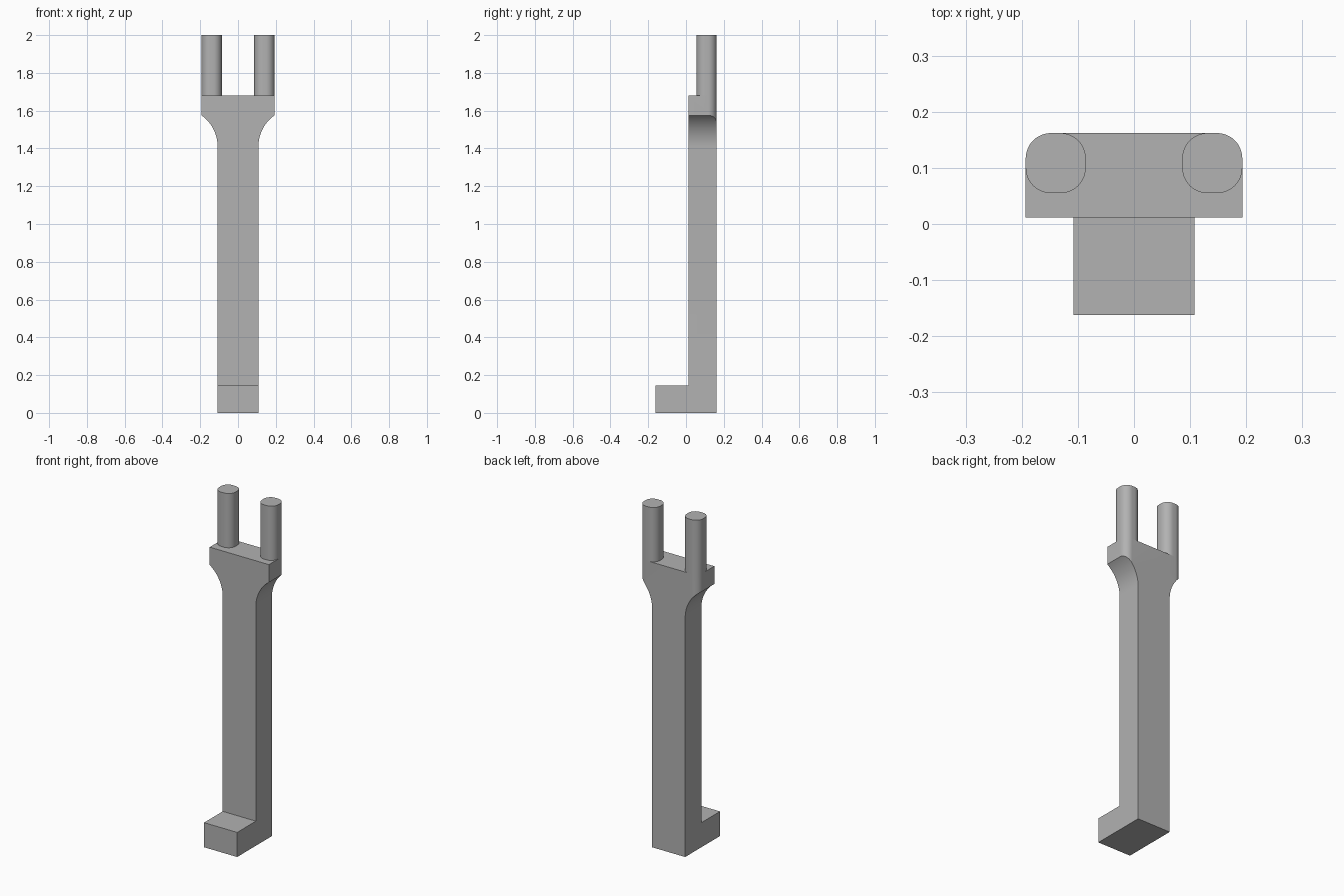
import bpy
import bmesh
from math import sin, cos, radians
from mathutils import Vector

cube = bpy.data.objects.get("Cube")
if cube:
    bpy.data.objects.remove(cube, do_unlink=True)

# Main dimensions
STEM, HEAD = 0.108, 0.193          # half widths
FRONT, BACK, TOE = 0.012, 0.162, -0.162
FOOT_TOP, FLARE, SHOULDER, DECK, TOP = 0.145, 1.41, 1.575, 1.68, 2.0
CORNER = 0.045                     # rounding of pins and rear head corners
PIN = 0.107                        # pin width

grey = bpy.data.materials.new("plain_grey")
grey.use_nodes = True
colour = (0.445, 0.445, 0.445, 1)
grey.diffuse_color = colour
grey.node_tree.nodes["Principled BSDF"].inputs["Base Color"].default_value = colour


def prism(name, outline, offset):
    """Extrude a flat outline of 3D points along an offset."""
    bm = bmesh.new()
    face = bm.faces.new([bm.verts.new(p) for p in outline])
    new = bmesh.ops.extrude_face_region(bm, geom=[face])["geom"]
    verts = [v for v in new if isinstance(v, bmesh.types.BMVert)]
    bmesh.ops.translate(bm, verts=verts, vec=Vector(offset))
    bmesh.ops.recalc_face_normals(bm, faces=bm.faces)
    mesh = bpy.data.meshes.new(name)
    bm.to_mesh(mesh)
    bm.free()
    mesh.materials.append(grey)
    obj = bpy.data.objects.new(name, mesh)
    bpy.context.collection.objects.link(obj)
    return obj


def arc(cx, cy, r, start, end, steps=12):
    angles = [radians(start + (end - start) * i / steps) for i in range(steps + 1)]
    return [(cx + r * cos(a), cy + r * sin(a)) for a in angles]


def combine(obj, other, operation):
    """Apply a boolean and discard the helper."""
    mod = obj.modifiers.new(operation, "BOOLEAN")
    mod.operation, mod.object, mod.solver = operation, other, "EXACT"
    bpy.context.view_layer.objects.active = obj
    bpy.ops.object.modifier_apply(modifier=mod.name)
    bpy.data.objects.remove(other, do_unlink=True)


def smooth(obj):
    bpy.ops.object.select_all(action="DESELECT")
    obj.select_set(True)
    bpy.context.view_layer.objects.active = obj
    bpy.ops.object.shade_smooth_by_angle(angle=radians(30))


# Stem with flared head, as a mirrored front outline
rise, spread = SHOULDER - FLARE, HEAD - STEM
radius = (rise ** 2 + spread ** 2) / (2 * spread)
sweep = 54.5
side = [(STEM, 0)] + arc(STEM + radius, FLARE, radius, 180, 180 - sweep, 20)[:-1]
side += [(HEAD, SHOULDER), (HEAD, DECK)]
outline = side + [(-x, z) for x, z in reversed(side)]
body = prism("body", [(x, FRONT, z) for x, z in outline], (0, BACK - FRONT, 0))

# Round the rear corners of the head with a plan-shaped envelope
half = [(HEAD + 0.0, FRONT - 0.1)] + arc(HEAD - CORNER, BACK - CORNER, CORNER, 0, 90)
plan = half + [(-x, y) for x, y in reversed(half)]
envelope = prism("envelope", [(x, y, -0.1) for x, y in plan], (0, 0, TOP))
combine(body, envelope, "INTERSECT")

# Foot projecting forward
foot = prism("foot", [(x, y, 0) for x, y in
                      ((-STEM, TOE), (STEM, TOE), (STEM, FRONT), (-STEM, FRONT))],
             (0, 0, FOOT_TOP))
combine(body, foot, "UNION")
smooth(body)

# Two rounded pins on the head
inset = PIN / 2 - CORNER
for name, sign in (("left_pin", 1), ("right_pin", -1)):
    cx, cy = sign * (HEAD - PIN / 2), BACK - PIN / 2
    ring = []
    for i, (sx, sy) in enumerate(((1, 1), (-1, 1), (-1, -1), (1, -1))):
        ring += arc(cx + sx * inset, cy + sy * inset, CORNER, 90 * i, 90 * i + 90)
    smooth(prism(name, [(x, y, DECK) for x, y in ring], (0, 0, TOP - DECK)))
